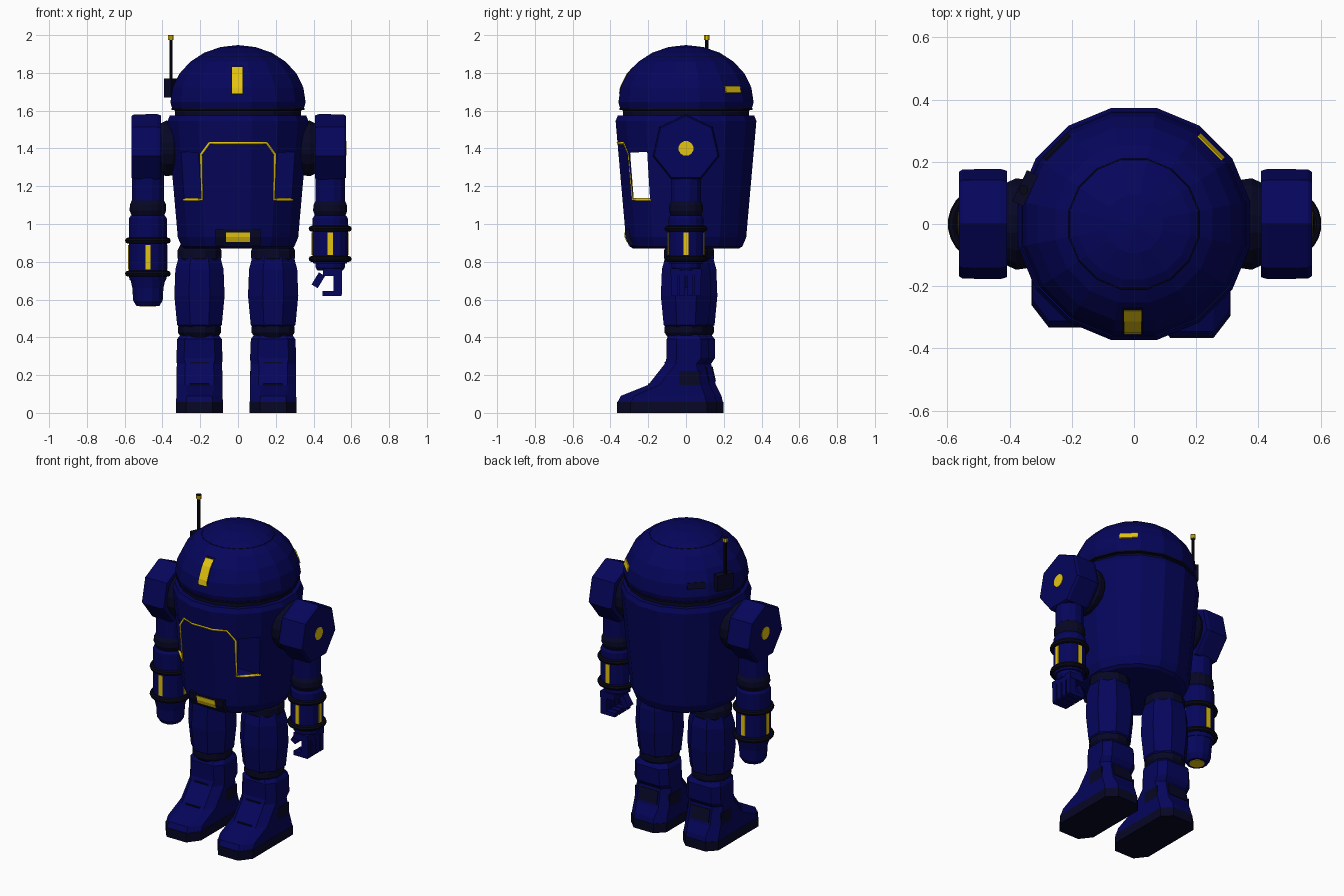
import bpy, bmesh, math

if "Cube" in bpy.data.objects:
    bpy.data.objects.remove(bpy.data.objects["Cube"])


def material(name, rgb):
    m = bpy.data.materials.new(name)
    m.use_nodes = True
    m.diffuse_color = (*rgb, 1)
    m.node_tree.nodes["Principled BSDF"].inputs["Base Color"].default_value = (*rgb, 1)
    return m


NAVY = material("navy blue", (0.0015, 0.0015, 0.105))
DARK = material("dark navy", (0.002, 0.002, 0.018))
BLACK = material("near black", (0.002, 0.002, 0.008))
GOLD = material("gold yellow", (0.78, 0.55, 0.005))


def finish(bm, name, mat, loc=(0, 0, 0), rot=(0, 0, 0)):
    bmesh.ops.recalc_face_normals(bm, faces=bm.faces)
    mesh = bpy.data.meshes.new(name)
    bm.to_mesh(mesh)
    bm.free()
    mesh.materials.append(mat)
    ob = bpy.data.objects.new(name, mesh)
    ob.location, ob.rotation_euler = loc, rot
    bpy.context.collection.objects.link(ob)
    return ob


def loft(name, rings, mat, loc=(0, 0, 0), rot=(0, 0, 0)):
    """Skin a stack of equal-length point rings and cap both ends."""
    bm = bmesh.new()
    loops = [[bm.verts.new(p) for p in ring] for ring in rings]
    for a, b in zip(loops, loops[1:]):
        for i in range(len(a)):
            j = (i + 1) % len(a)
            bm.faces.new((a[i], a[j], b[j], b[i]))
    bm.faces.new(loops[0])
    bm.faces.new(loops[-1])
    return finish(bm, name, mat, loc, rot)


def lathe(name, profile, sides, mat, loc=(0, 0, 0), rot=(0, 0, 0), phase=None):
    """Turn a (radius, height) profile; flats face the axes by default."""
    phase = math.pi / sides if phase is None else phase
    turn = [phase + math.tau * i / sides for i in range(sides)]
    rings = [[(max(r, 0.002) * math.cos(a), max(r, 0.002) * math.sin(a), z) for a in turn]
             for r, z in profile]
    return loft(name, rings, mat, loc, rot)


def box(name, size, loc, mat, rot=(0, 0, 0)):
    bm = bmesh.new()
    bmesh.ops.create_cube(bm, size=1)
    bmesh.ops.scale(bm, vec=size, verts=bm.verts)
    return finish(bm, name, mat, loc, rot)


def ring(name, radius, thick, loc, mat, sides=24):
    around = [math.tau * i / 8 for i in range(9)]
    return lathe(name, [(radius + thick * math.cos(a), thick * math.sin(a)) for a in around],
                 sides, mat, loc)


def radius_at(profile, z):
    for (r0, z0), (r1, z1) in zip(profile, profile[1:]):
        if z0 <= z <= z1:
            return r0 + (r1 - r0) * (z - z0) / (z1 - z0)


def front_plate(name, profile, half, heights, lift, mat, cx=0):
    """Thin plate following the front facet of a sixteen-sided body."""
    rings = []
    for z in heights:
        y = -radius_at(profile, z) * math.cos(math.pi / 16)
        rings.append([(cx - half, y + 0.004, z), (cx + half, y + 0.004, z),
                      (cx + half, y - lift, z), (cx - half, y - lift, z)])
    return loft(name, rings, mat)


# Torso with a side-to-side opening behind the chest plate
torso_profile = [(0.285, 0.87), (0.305, 0.882), (0.325, 0.93), (0.38, 1.545), (0.368, 1.575)]
torso = lathe("torso", torso_profile, 16, NAVY)
cutter = box("opening_cutter", (1, 0.09, 0.25), (0, -0.243, 1.255), NAVY, (0.06, 0, 0))
cutter.hide_render = True
cut = torso.modifiers.new("opening", "BOOLEAN")
cut.object, cut.operation, cut.solver = cutter, "DIFFERENCE", "EXACT"
graph = bpy.context.evaluated_depsgraph_get()
cut_mesh = bpy.data.meshes.new_from_object(torso.evaluated_get(graph))
torso.modifiers.clear()
torso.data = cut_mesh
bpy.data.objects.remove(cutter)
lathe("neck", [(0.34, 1.57), (0.34, 1.612)], 16, DARK)


# Chest trim set into the torso surface
def on_torso(x, z):
    r = radius_at(torso_profile, z) * math.cos(math.pi / 16)
    turns = [math.pi / 8 * k for k in range(4)]
    return (x, 0.004 - min((r - abs(x) * math.sin(t)) / math.cos(t) for t in turns), z)


half_trim = [(0.072, 1.43), (0.15, 1.43), (0.195, 1.37), (0.188, 1.13), (0.215, 1.128), (0.287, 1.128)]
path = [(-x, z) for x, z in reversed(half_trim)] + half_trim
curve = bpy.data.curves.new("chest_trim", "CURVE")
curve.dimensions, curve.bevel_depth, curve.bevel_resolution = "3D", 0.009, 0
line = curve.splines.new("POLY")
line.points.add(len(path) - 1)
for point, (x, z) in zip(line.points, path):
    point.co = (*on_torso(x, z), 1)
curve.materials.append(GOLD)
bpy.context.collection.objects.link(bpy.data.objects.new("chest_trim", curve))

# Belt buckle
loft("buckle_mount", [[(x, -radius_at(torso_profile, z) * 0.98 + d, z)
                       for x, d in ((-0.12, 0.06), (0.12, 0.06), (0.12, -0.002), (-0.12, -0.002))]
                      for z in (0.885, 0.93, 0.97)], DARK)
front_plate("buckle", torso_profile, 0.064, (0.906, 0.93, 0.956), 0.006, GOLD)

# Domed head
dome = [(0.355, 1.61)] + [(0.365 * math.cos(t), 1.645 + 0.302 * math.sin(t))
                          for t in (math.radians(15 * i) for i in range(7))]
lathe("head_dome", dome, 16, NAVY)
lathe("head_rim", [(0.345, 1.602), (0.36, 1.604), (0.36, 1.614), (0.345, 1.616)], 16, DARK)
ring("head_seam", 0.211, 0.004, (0, 0, 1.885), DARK, 16)
front_plate("visor_frame", dome, 0.034, (1.683, 1.723, 1.796, 1.84), 0.0015, DARK, -0.004)
front_plate("visor", dome, 0.028, (1.69, 1.723, 1.796, 1.832), 0.004, GOLD, -0.004)
for name, deg, mat in (("left_vent", 45, GOLD), ("right_vent", 135, DARK)):
    a = math.radians(deg)
    box(name, (0.11, 0.02, 0.037), (0.344 * math.cos(a), 0.344 * math.sin(a), 1.711),
        mat, (0.26, 0, a - math.pi / 2))

# Antenna
box("antenna_base", (0.04, 0.11, 0.10), (-0.35, 0.115, 1.72), DARK, (0, 0, -0.45))
lathe("antenna_rod", [(0.009, 1.72), (0.009, 1.98)], 8, BLACK, (-0.355, 0.11, 0))
lathe("antenna_tip", [(0.016, 1.974), (0.016, 1.997)], 8, GOLD, (-0.355, 0.11, 0))
lathe("antenna_cap", [(0.016, 1.997), (0.016, 2.0)], 8, BLACK, (-0.355, 0.11, 0))

# Shoulders
for side, s, outer in (("left", 1, 0.572), ("right", -1, 0.563)):
    turn = (0, s * math.pi / 2, 0)
    at = (0, 0, 1.4)
    lathe(side + "_shoulder_joint", [(0.12, 0.31), (0.145, 0.345), (0.15, 0.38), (0.13, 0.42)],
          16, DARK, at, turn)
    lathe(side + "_shoulder", [(0.175, 0.408), (0.182, 0.43), (0.18, outer - 0.012), (0.172, outer)],
          7, NAVY, at, turn, math.pi if s > 0 else 0)
    lathe(side + "_shoulder_disc", [(0.04, outer - 0.004), (0.04, outer + 0.002)], 12, GOLD, at, turn)


# Arms: upper arm, elbow, forearm, two rings and four light strips
def arm(side, x, r, elbow, forearm, ring_heights, strip):
    at = (x, 0, 0)
    lathe(side + "_upper_arm", [(r * 0.86, elbow[1] - 0.01), (r * 0.86, 1.32)], 12, NAVY, at)
    lo, hi = elbow
    lathe(side + "_elbow", [(r * 0.8, lo), (r * 0.97, lo * 0.6 + hi * 0.4),
                            (r * 0.95, lo * 0.3 + hi * 0.7), (r * 0.8, hi)], 16, DARK, at)
    lo, hi = forearm
    lathe(side + "_forearm", [(r * 0.95, lo), (r, lo + 0.02), (r, hi - 0.015), (r * 0.9, hi)], 16, NAVY, at)
    for z in ring_heights:
        ring(side + "_arm_ring", r + 0.004, 0.016, (x, 0, z), BLACK)
    for k in range(4):
        a = k * math.pi / 2
        box(side + "_arm_light", (0.008, 0.028, strip[1] - strip[0]),
            (x + r * 0.985 * math.cos(a), r * 0.985 * math.sin(a), sum(strip) / 2), GOLD, (0, 0, a))


arm("left", 0.488, 0.095, (1.03, 1.13), (0.79, 1.045), (0.975, 0.815), (0.835, 0.955))
arm("right", -0.477, 0.102, (1.03, 1.135), (0.70, 1.045), (0.912, 0.737), (0.76, 0.89))

# Blunt right forearm end with a lit tip
lathe("right_arm_end", [(0.062, 0.565), (0.081, 0.595), (0.085, 0.66), (0.094, 0.70)],
      12, NAVY, (-0.477, 0, 0))
lathe("right_arm_tip", [(0.045, 0.563), (0.045, 0.57)], 12, GOLD, (-0.477, 0, 0))

# Left hand: wrist, palm, four hooked fingers and a thumb
lathe("left_wrist", [(0.07, 0.755), (0.08, 0.77), (0.08, 0.80)], 12, NAVY, (0.488, 0, 0))
box("left_palm", (0.10, 0.165, 0.04), (0.50, 0, 0.745), NAVY)
for k in range(4):
    y = -0.063 + 0.042 * k
    box("left_finger", (0.045, 0.034, 0.11), (0.528, y, 0.683), NAVY)
    box("left_fingertip", (0.10, 0.034, 0.026), (0.498, y, 0.633), NAVY)
box("left_thumb", (0.038, 0.05, 0.075), (0.425, 0, 0.702), NAVY, (0, 0.55, 0))


# Legs and boots
def outline(z, y0, y1, half, c):
    """Rectangle with cut corners."""
    return [(-half, y0 + c * 1.3, z), (-half + c, y0, z), (half - c, y0, z), (half, y0 + c * 1.3, z),
            (half, y1 - c, z), (half - c, y1, z), (-half + c, y1, z), (-half, y1 - c, z)]


for side, x, y in (("left", 0.186, 0), ("right", -0.204, 0.033)):
    at = (x, y, 0)
    lathe(side + "_hip", [(0.10, 0.78), (0.12, 0.82), (0.12, 0.86), (0.10, 0.90)], 12, DARK, at)
    lathe(side + "_thigh", [(0.115, 0.455), (0.128, 0.465), (0.144, 0.62), (0.138, 0.76),
                            (0.118, 0.83)], 8, NAVY, at)
    lathe(side + "_knee", [(0.10, 0.40), (0.118, 0.425), (0.118, 0.455), (0.10, 0.48)], 12, DARK, at)
    loft(side + "_sole", [outline(z, -0.366, 0.165, 0.125, 0.055) for z in (0, 0.058)], DARK, at)
    loft(side + "_boot", [outline(*r) for r in (
        (0.058, -0.362, 0.162, 0.124, 0.055), (0.09, -0.345, 0.155, 0.122, 0.055),
        (0.148, -0.20, 0.125, 0.122, 0.045), (0.26, -0.112, 0.10, 0.12, 0.045),
        (0.29, -0.103, 0.12, 0.122, 0.04), (0.39, -0.103, 0.12, 0.118, 0.04),
        (0.415, -0.085, 0.10, 0.10, 0.04))], NAVY, at)
    for z, fy in ((0.265, -0.109), (0.152, -0.196)):
        box(side + "_boot_crease", (0.10, 0.01, 0.007), (x, y + fy, z), DARK)
    for s in (-1, 1):
        box(side + "_ankle_plate", (0.006, 0.11, 0.075), (x + s * 0.119, y + 0.02, 0.185), DARK)
    box(side + "_heel_plate", (0.13, 0.008, 0.08), (x, y + 0.113, 0.205), DARK, (0.22, 0, 0))
